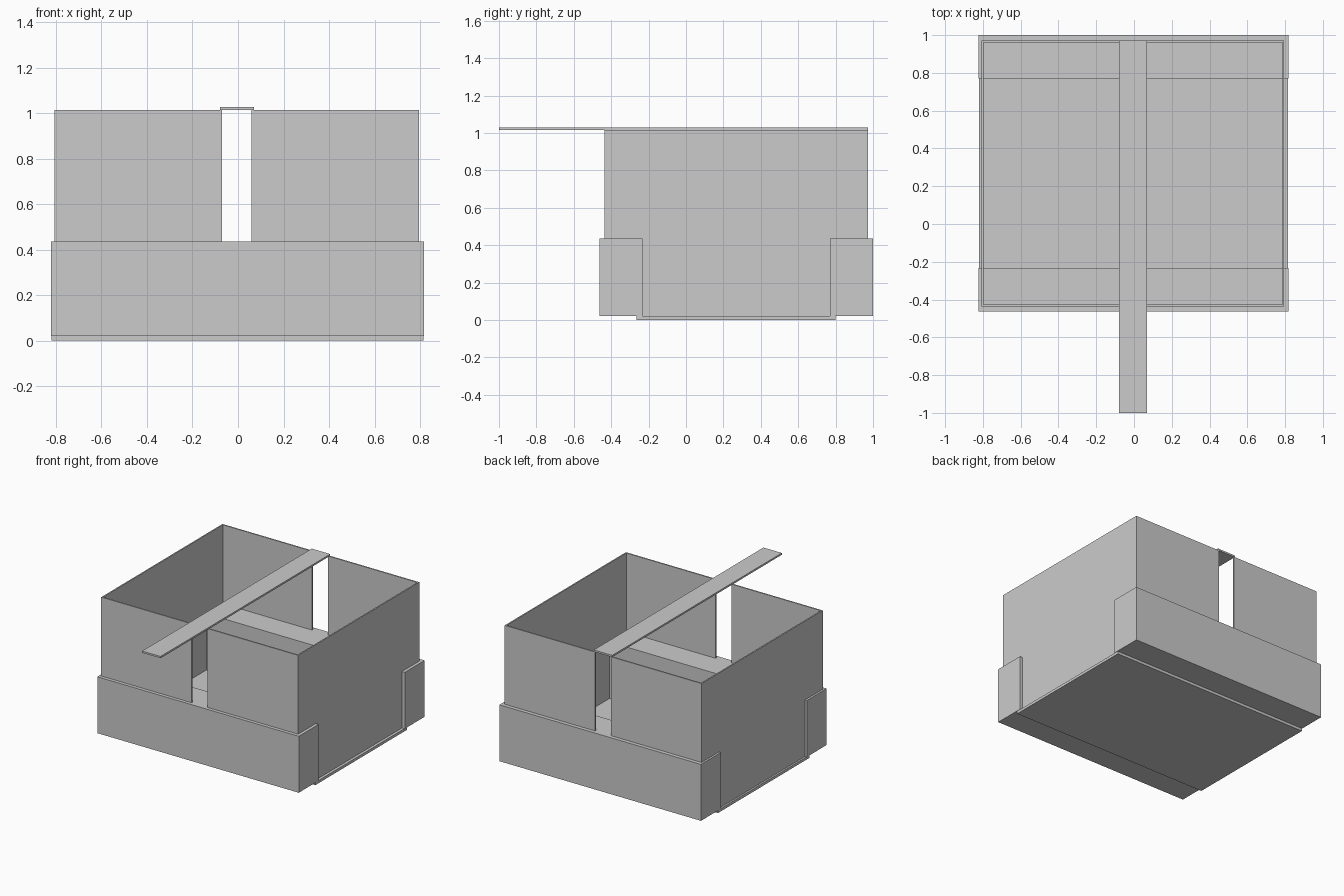
import bpy, bmesh

if "Cube" in bpy.data.objects:
    bpy.data.objects.remove(bpy.data.objects["Cube"])


def prism(name, outline, z0, z1):
    """Extrude a flat outline (x, y points) from z0 up to z1."""
    bm = bmesh.new()
    face = bm.faces.new([bm.verts.new((x, y, z0)) for x, y in outline])
    top = bmesh.ops.extrude_face_region(bm, geom=[face])["geom"]
    verts = [v for v in top if isinstance(v, bmesh.types.BMVert)]
    bmesh.ops.translate(bm, verts=verts, vec=(0, 0, z1 - z0))
    bmesh.ops.recalc_face_normals(bm, faces=bm.faces)
    mesh = bpy.data.meshes.new(name)
    bm.to_mesh(mesh)
    bm.free()
    obj = bpy.data.objects.new(name, mesh)
    bpy.context.collection.objects.link(obj)
    return obj


def box(name, x0, x1, y0, y1, z0, z1):
    return prism(name, [(x0, y0), (x1, y0), (x1, y1), (x0, y1)], z0, z1)


# Thin floor slab under everything
box("floor_slab", -0.82, 0.815, -0.265, 0.80, 0.0, 0.02)

# Solid low blocks across the front and back
for name, y0, y1 in (("front_block", -0.462, -0.232), ("back_block", 0.77, 1.0)):
    box(name, -0.822, 0.818, y0, y1, 0.02, 0.435)

# Two C-shaped thin walls, leaving a slot at front and back
MID, HALF, GAP, T = -0.006, 0.801, 0.065, 0.01
Y0, Y1 = -0.437, 0.972
for name, s in (("left_wall", -1), ("right_wall", 1)):
    shape = [(GAP, Y0), (HALF, Y0), (HALF, Y1), (GAP, Y1),
             (GAP, Y1 - T), (HALF - T, Y1 - T), (HALF - T, Y0 + T), (GAP, Y0 + T)]
    prism(name, [(MID + s * x, y) for x, y in shape], 0.02, 1.015)

# Long flat beam resting over the slots and reaching out in front
box("top_beam", -0.08, 0.07, -1.0, 0.972, 1.015, 1.028)
